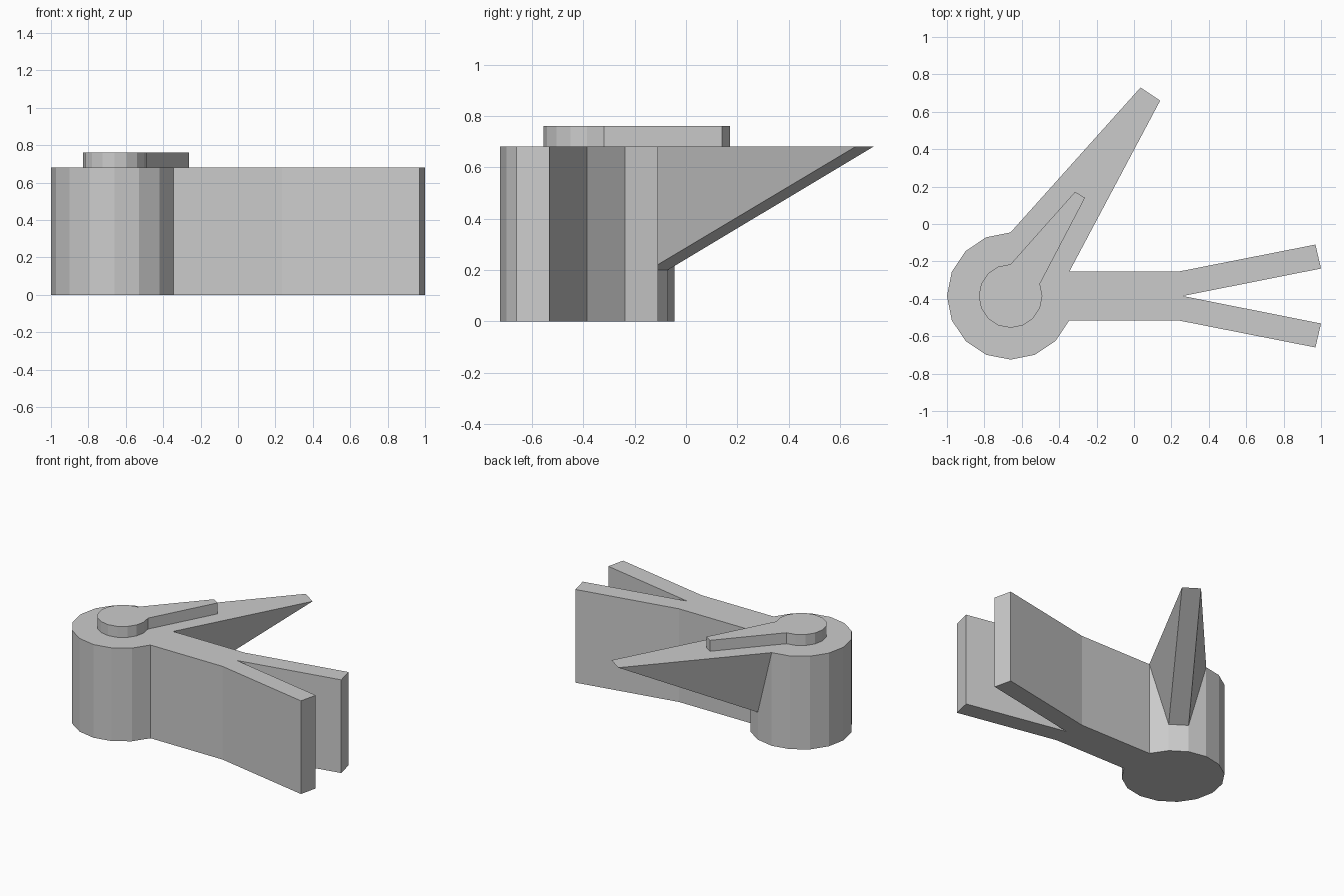
import bpy
import bmesh
from math import cos, sin, pi

cube = bpy.data.objects.get("Cube")
if cube:
    bpy.data.objects.remove(cube, do_unlink=True)

CX, CY = -0.66, -0.385          # hub axis
HEIGHT, PLATE_TOP, ARM_BASE = 0.68, 0.76, 0.2

grey = bpy.data.materials.new("plain grey")
grey.use_nodes = True
grey.diffuse_color = (0.6, 0.6, 0.6, 1)
grey.node_tree.nodes["Principled BSDF"].inputs["Base Color"].default_value = grey.diffuse_color


def hub_points(radius, first, last):
    """Corners of a sixteen-sided hub, counter-clockwise."""
    return [(CX + radius * cos(k * pi / 8), CY + radius * sin(k * pi / 8))
            for k in range(first, last + 1)]


def walls(bm, bottom, top):
    for i in range(len(bottom)):
        j = (i + 1) % len(bottom)
        bm.faces.new((bottom[i], bottom[j], top[j], top[i]))


def finish(bm, name):
    bmesh.ops.recalc_face_normals(bm, faces=bm.faces[:])
    mesh = bpy.data.meshes.new(name)
    bm.to_mesh(mesh)
    bm.free()
    mesh.materials.append(grey)
    obj = bpy.data.objects.new(name, mesh)
    bpy.context.collection.objects.link(obj)


# Body: hub and forked tail in one outline, with a tapering arm
upper_prong = [(0.26, CY), (1.0, -0.238), (0.97, -0.11), (0.235, -0.255)]
lower_prong = [(x, 2 * CY - y) for x, y in reversed(upper_prong[1:])]
outline = hub_points(0.34, 1, 15) + lower_prong + upper_prong

bm = bmesh.new()
bottom = [bm.verts.new((x, y, 0)) for x, y in outline]
# The two hub corners beneath the arm stop at the arm's lower root
top = [bm.verts.new((x, y, ARM_BASE if i in (1, 2) else HEIGHT))
       for i, (x, y) in enumerate(outline)]
tip_right = bm.verts.new((0.14, 0.66, HEIGHT))
tip_left = bm.verts.new((0.035, 0.73, HEIGHT))
walls(bm, bottom, top)
bm.faces.new(list(reversed(bottom)))
bm.faces.new([top[0], tip_right, tip_left] + top[3:])
bm.faces.new((top[0], top[1], tip_right))
bm.faces.new((top[1], top[2], tip_left, tip_right))
bm.faces.new((top[2], top[3], tip_left))
finish(bm, "forked_body")

# Raised pointer plate on top of the hub and arm
outline = hub_points(0.17, 1, 1) + [(-0.262, 0.14), (-0.315, 0.172)] + hub_points(0.17, 4, 16)
bm = bmesh.new()
bottom = [bm.verts.new((x, y, HEIGHT)) for x, y in outline]
top = [bm.verts.new((x, y, PLATE_TOP)) for x, y in outline]
walls(bm, bottom, top)
bm.faces.new(top)
finish(bm, "pointer_plate")
